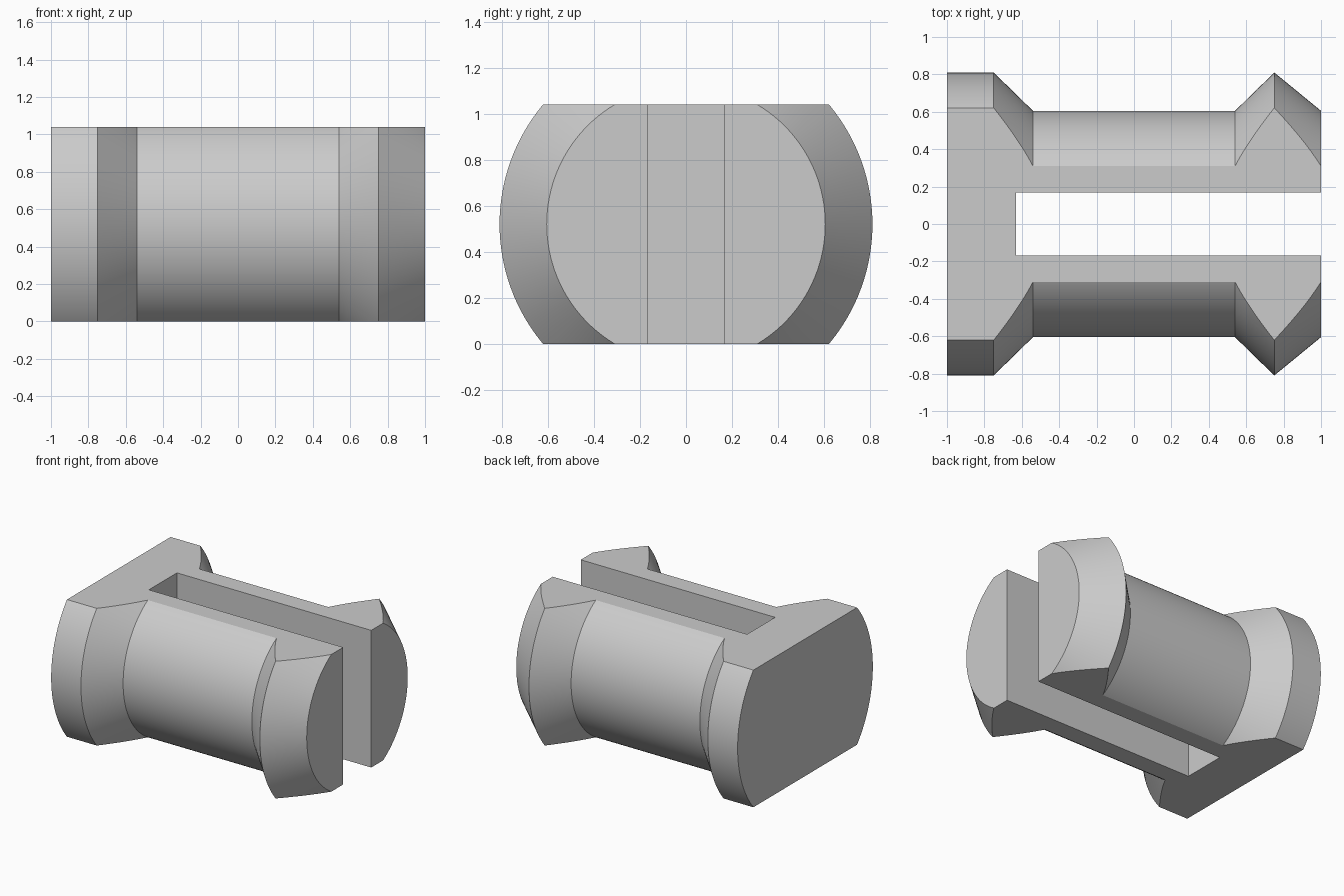
import bpy, bmesh, math
from mathutils import Vector

cube = bpy.data.objects.get("Cube")
if cube:
    bpy.data.objects.remove(cube, do_unlink=True)

HALF_HEIGHT = 0.52
FLANGE, BARREL = 0.81, 0.605
SLOT_END, SLOT_HALF = -0.63, 0.168

grey = bpy.data.materials.new("plain grey")
grey.use_nodes = True
colour = (0.6, 0.6, 0.6, 1)
grey.diffuse_color = colour
grey.node_tree.nodes["Principled BSDF"].inputs["Base Color"].default_value = colour


def make_object(name, bm):
    bmesh.ops.recalc_face_normals(bm, faces=bm.faces)
    mesh = bpy.data.meshes.new(name)
    bm.to_mesh(mesh)
    bm.free()
    mesh.materials.append(grey)
    obj = bpy.data.objects.new(name, mesh)
    bpy.context.collection.objects.link(obj)
    return obj


# Turned body: flange, barrel and pointed snap head along the x axis
profile = [(-1, 0), (-1, FLANGE), (-0.75, FLANGE), (-0.54, BARREL),
           (0.54, BARREL), (0.75, FLANGE), (1, BARREL), (1, 0)]
bm = bmesh.new()
verts = [bm.verts.new((x, r, HALF_HEIGHT)) for x, r in profile]
edges = [bm.edges.new(pair) for pair in zip(verts, verts[1:])]
bmesh.ops.spin(bm, geom=verts + edges, cent=(0, 0, HALF_HEIGHT), axis=(1, 0, 0),
               angle=math.tau, steps=128)
bmesh.ops.remove_doubles(bm, verts=bm.verts, dist=0.0001)

# Flat top and bottom
for z, direction in ((0, -1), (2 * HALF_HEIGHT, 1)):
    bmesh.ops.bisect_plane(bm, geom=bm.verts[:] + bm.edges[:] + bm.faces[:],
                           plane_co=(0, 0, z), plane_no=(0, 0, direction),
                           clear_outer=True)
    rim = [e for e in bm.edges if e.is_boundary
           and all(abs(v.co.z - z) < 0.001 for v in e.verts)]
    bmesh.ops.contextual_create(bm, geom=rim)
bmesh.ops.dissolve_limit(bm, angle_limit=math.radians(0.2),
                         verts=bm.verts, edges=bm.edges)
body = make_object("split_pin_body", bm)

# Lengthwise slot, open at the snap head
bm = bmesh.new()
bmesh.ops.create_cube(bm, size=1)
length = 1.2 - SLOT_END
bmesh.ops.scale(bm, vec=(length, 2 * SLOT_HALF, 2), verts=bm.verts)
bmesh.ops.translate(bm, vec=Vector((SLOT_END + length / 2, 0, HALF_HEIGHT)), verts=bm.verts)
cutter = make_object("slot_cutter", bm)
cutter.hide_render = True

slot = body.modifiers.new("slot", 'BOOLEAN')
slot.operation = 'DIFFERENCE'
slot.solver = 'EXACT'
slot.object = cutter
bpy.ops.object.select_all(action='DESELECT')
body.select_set(True)
bpy.context.view_layer.objects.active = body
bpy.ops.object.modifier_apply(modifier=slot.name)
bpy.data.objects.remove(cutter, do_unlink=True)
bpy.ops.object.shade_smooth_by_angle(angle=math.radians(20))
